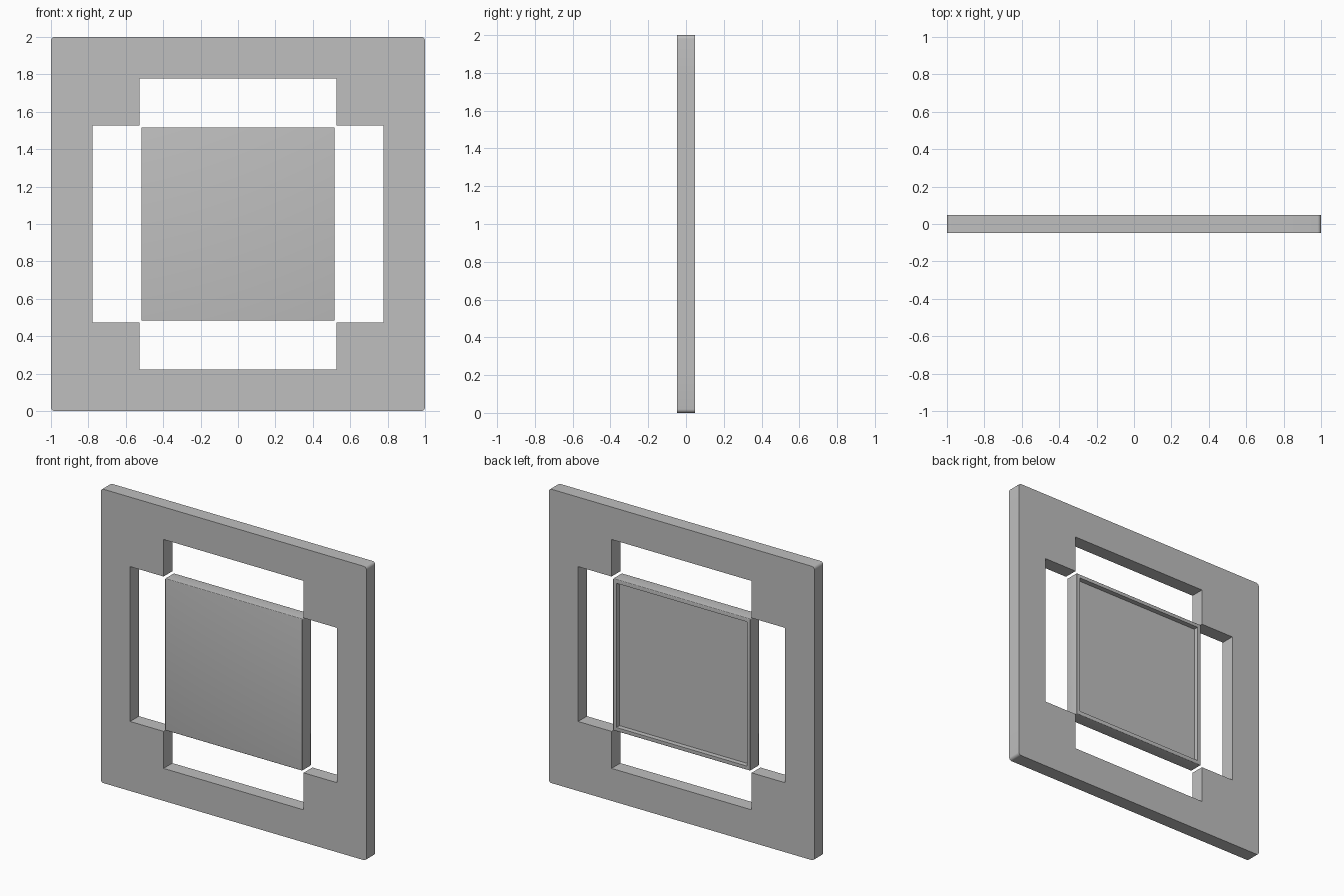
import bpy
import bmesh

if "Cube" in bpy.data.objects:
    bpy.data.objects.remove(bpy.data.objects["Cube"], do_unlink=True)

HALF_DEPTH = 0.0475
CENTRE_Z = 1.0

grey = bpy.data.materials.new("plain grey")
grey.use_nodes = True
grey.diffuse_color = (0.52, 0.52, 0.52, 1)
grey.node_tree.nodes["Principled BSDF"].inputs["Base Color"].default_value = (0.52, 0.52, 0.52, 1)


def round_corners(bm, half, radius):
    """Round the four outer corner edges that run front to back."""
    corners = [e for e in bm.edges
               if all(abs(abs(v.co.x) - half) < 1e-4 and
                      abs(abs(v.co.z) - half) < 1e-4 for v in e.verts)]
    bmesh.ops.bevel(bm, geom=corners, offset=radius, segments=5,
                    profile=0.5, affect='EDGES')


def finish(name, bm):
    bmesh.ops.recalc_face_normals(bm, faces=bm.faces)
    mesh = bpy.data.meshes.new(name)
    bm.to_mesh(mesh)
    bm.free()
    mesh.materials.append(grey)
    obj = bpy.data.objects.new(name, mesh)
    obj.location.z = CENTRE_Z
    bpy.context.collection.objects.link(obj)
    bpy.ops.object.select_all(action='DESELECT')
    obj.select_set(True)
    bpy.context.view_layer.objects.active = obj
    bpy.ops.object.shade_smooth_by_angle(angle=0.6)


# Outer frame: a cell grid with a cross-shaped opening, extruded to thickness
OUTER, ARM, NOTCH = 1.0, 0.779, 0.527
cuts = [-OUTER, -ARM, -NOTCH, NOTCH, ARM, OUTER]
bm = bmesh.new()
grid = [[bm.verts.new((x, -HALF_DEPTH, z)) for z in cuts] for x in cuts]
for i in range(5):
    for j in range(5):
        in_opening = 1 <= i <= 3 and 1 <= j <= 3 and (i == 2 or j == 2)
        if not in_opening:
            bm.faces.new((grid[i][j], grid[i + 1][j],
                          grid[i + 1][j + 1], grid[i][j + 1]))
loose = [v for v in bm.verts if not v.link_faces]
bmesh.ops.delete(bm, geom=loose, context='VERTS')
extruded = bmesh.ops.extrude_face_region(bm, geom=bm.faces[:], use_keep_orig=True)
moved = [g for g in extruded["geom"] if isinstance(g, bmesh.types.BMVert)]
bmesh.ops.translate(bm, verts=moved, vec=(0, 2 * HALF_DEPTH, 0))
round_corners(bm, OUTER, 0.02)
finish("outer_frame", bm)

# Centre panel: a flat slab with a shallow rimmed recess in its back
PANEL = 0.517
bm = bmesh.new()
bmesh.ops.create_cube(bm, size=2)
bmesh.ops.scale(bm, vec=(PANEL, HALF_DEPTH, PANEL), verts=bm.verts)
round_corners(bm, PANEL, 0.005)
bm.normal_update()
back = max(bm.faces, key=lambda f: f.calc_center_median().y)
bmesh.ops.inset_region(bm, faces=[back], thickness=0.03)
floor = bmesh.ops.extrude_face_region(bm, geom=[back])
bmesh.ops.translate(bm, vec=(0, -0.034, 0),
                    verts=[g for g in floor["geom"] if isinstance(g, bmesh.types.BMVert)])
if back.is_valid:
    bmesh.ops.delete(bm, geom=[back], context='FACES_ONLY')
finish("centre_panel", bm)
